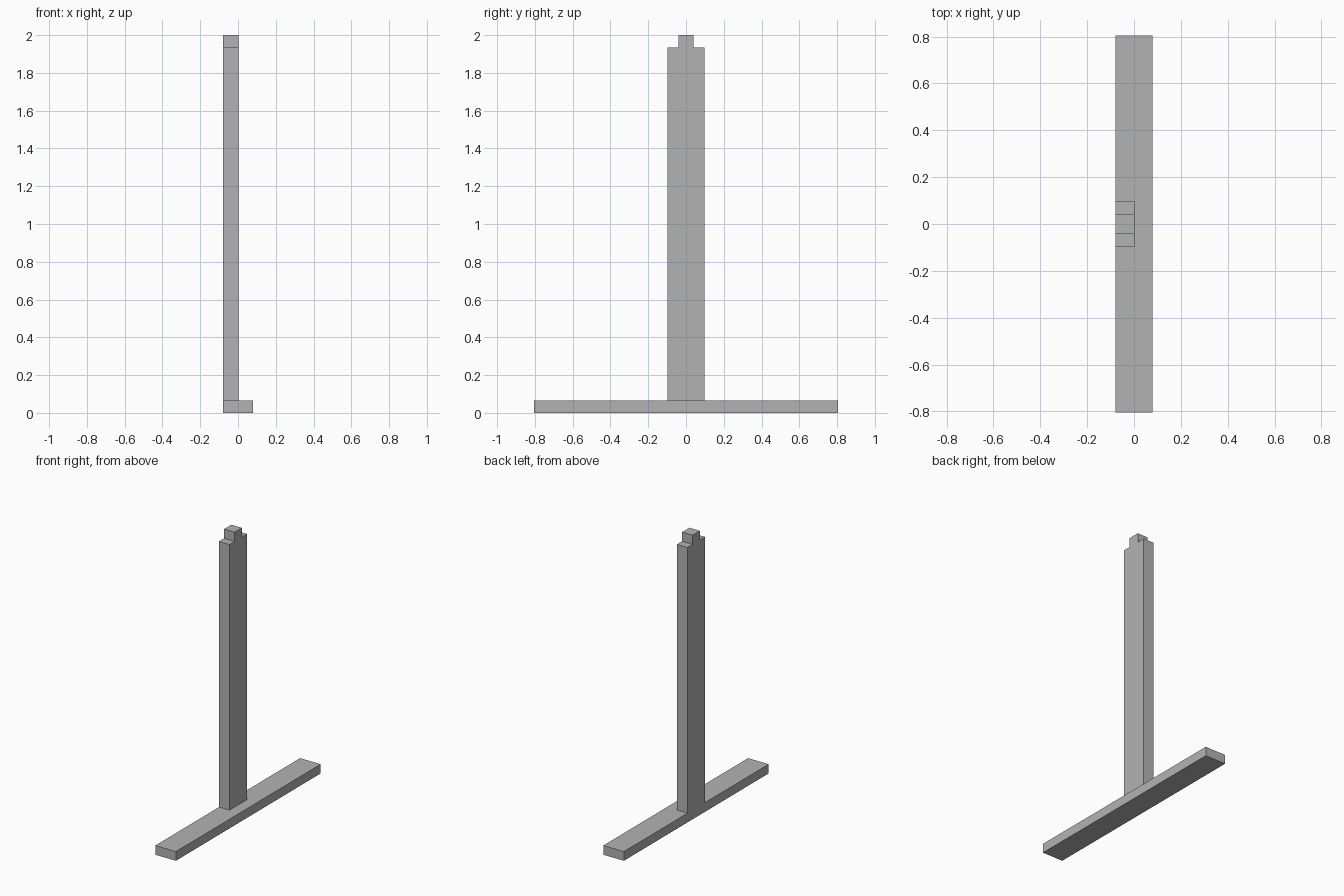
import bpy
import bmesh

default = bpy.data.objects.get("Cube")
if default:
    bpy.data.objects.remove(default, do_unlink=True)

grey = bpy.data.materials.new("plain grey")
grey.use_nodes = True
colour = (0.45, 0.45, 0.45, 1)
grey.diffuse_color = colour
grey.node_tree.nodes["Principled BSDF"].inputs["Base Color"].default_value = colour


def extrude_profile(name, half_outline, x_min, x_max):
    """Mirror a (y, z) half outline across y = 0 and extrude it along x."""
    outline = half_outline + [(-y, z) for y, z in reversed(half_outline)]
    bm = bmesh.new()
    face = bm.faces.new([bm.verts.new((x_min, y, z)) for y, z in outline])
    result = bmesh.ops.extrude_face_region(bm, geom=[face])
    moved = [g for g in result["geom"] if isinstance(g, bmesh.types.BMVert)]
    bmesh.ops.translate(bm, verts=moved, vec=(x_max - x_min, 0, 0))
    bmesh.ops.recalc_face_normals(bm, faces=bm.faces)
    mesh = bpy.data.meshes.new(name)
    bm.to_mesh(mesh)
    bm.free()
    mesh.materials.append(grey)
    obj = bpy.data.objects.new(name, mesh)
    bpy.context.collection.objects.link(obj)
    return obj


side = 0.08        # half width of the foot
foot_top = 0.065
shoulder = 1.935   # height where the tenon starts

# Long flat foot
extrude_profile("foot", [(0.805, 0), (0.805, foot_top)], -side, side)

# Upright flush with one edge of the foot, with a narrow tenon on top
extrude_profile("post", [(0.098, foot_top), (0.098, shoulder),
                         (0.04, shoulder), (0.04, 2)], -side, 0.002)
